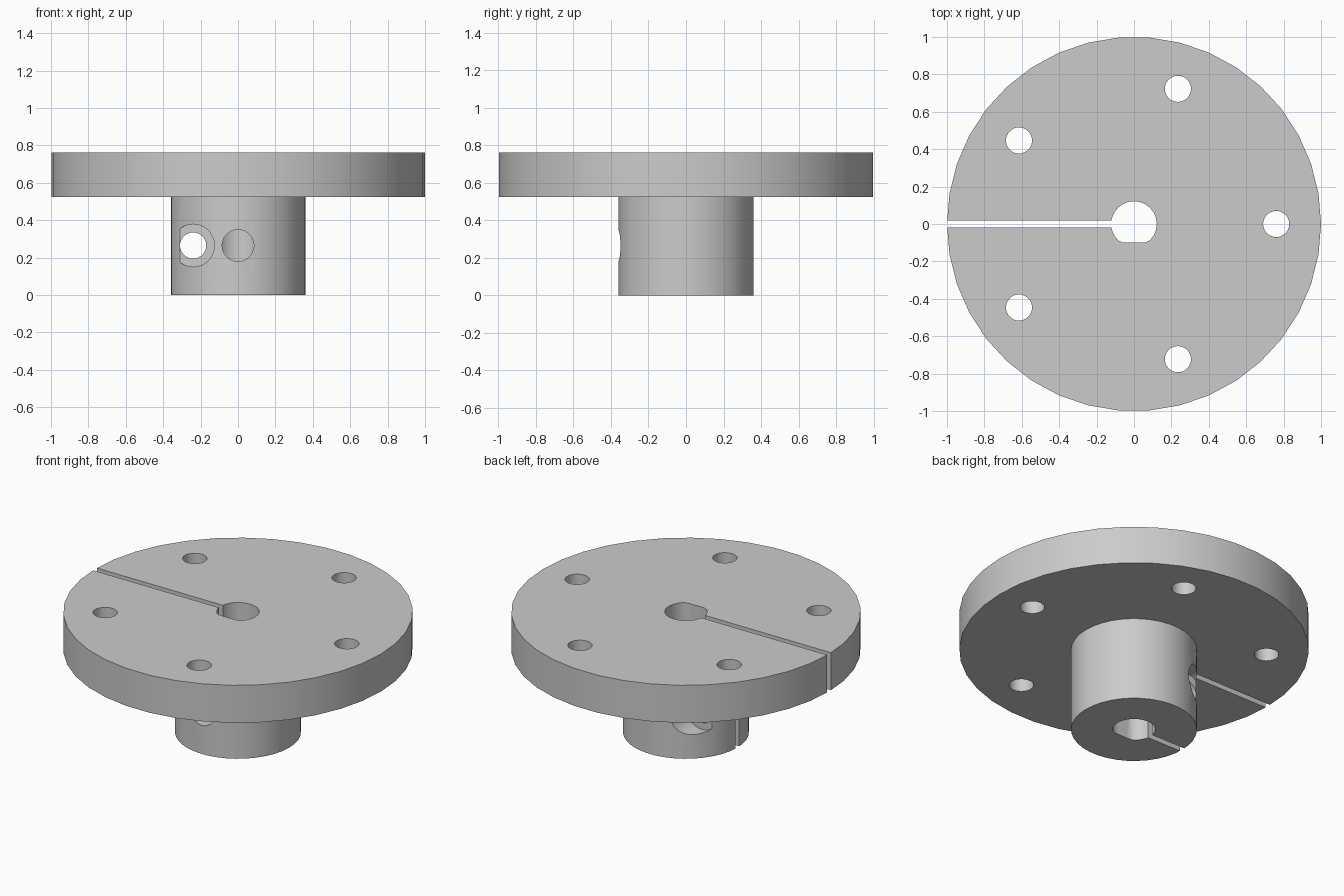
import bpy, bmesh, math
from mathutils import Matrix, Vector

cube = bpy.data.objects.get("Cube")
if cube:
    bpy.data.objects.remove(cube, do_unlink=True)

grey = bpy.data.materials.new("plain grey")
grey.use_nodes = True
grey.diffuse_color = (0.6, 0.6, 0.6, 1)
grey.node_tree.nodes["Principled BSDF"].inputs["Base Color"].default_value = (0.6, 0.6, 0.6, 1)

SIDES = 38
FLANGE_R, HUB_R, BORE_R, HOLE_R = 1.0, 0.36, 0.122, 0.07
HUB_H, TOTAL_H, SCREW_Z, CLAMP_X = 0.525, 0.762, 0.265, -0.24


def new_object(name, bm):
    bmesh.ops.recalc_face_normals(bm, faces=bm.faces)
    mesh = bpy.data.meshes.new(name)
    bm.to_mesh(mesh)
    bm.free()
    mesh.materials.append(grey)
    obj = bpy.data.objects.new(name, mesh)
    bpy.context.collection.objects.link(obj)
    return obj


def circle(radius, sides):
    return [Vector((radius * math.cos(math.tau * i / sides),
                    radius * math.sin(math.tau * i / sides), 0)) for i in range(sides)]


def prism(name, outline, low, high, matrix=Matrix()):
    """Extrude a flat outline from low to high, then place it."""
    bm = bmesh.new()
    rings = [[bm.verts.new(matrix @ Vector((p.x, p.y, z))) for p in outline] for z in (low, high)]
    for ring in rings:
        bm.faces.new(ring)
    for i in range(len(outline)):
        j = (i + 1) % len(outline)
        bm.faces.new((rings[0][i], rings[0][j], rings[1][j], rings[1][i]))
    return new_object(name, bm)


def cut(body, cutter):
    cutter.hide_render = True
    mod = body.modifiers.new(cutter.name, 'BOOLEAN')
    mod.operation, mod.solver, mod.object = 'DIFFERENCE', 'EXACT', cutter
    bpy.context.view_layer.objects.active = body
    bpy.ops.object.modifier_apply(modifier=mod.name)
    bpy.data.objects.remove(cutter, do_unlink=True)


# Flange and hub turned as one solid from a stepped profile
bm = bmesh.new()
profile = [(HUB_R, 0), (HUB_R, HUB_H), (FLANGE_R, HUB_H), (FLANGE_R, TOTAL_H)]
rings = [[bm.verts.new((p.x, p.y, z)) for p in circle(r, SIDES)] for r, z in profile]
for a, b in zip(rings, rings[1:]):
    for i in range(SIDES):
        j = (i + 1) % SIDES
        bm.faces.new((a[i], a[j], b[j], b[i]))
bm.faces.new(rings[0])
bm.faces.new(rings[-1])
body = new_object("flanged_hub", bm)

# D-shaped shaft bore with its flat towards the front
bore = [Vector((p.x, max(p.y, -0.1), 0)) for p in circle(BORE_R, 24)]
cut(body, prism("bore_cutter", bore, -0.1, 1))

# Clamping slot from the bore to the rim
slot = [Vector(p + (0,)) for p in ((-1.2, -0.019), (-0.05, -0.019), (-0.05, 0.019), (-1.2, 0.019))]
cut(body, prism("slot_cutter", slot, -0.1, 1))

# Five mounting holes
for k in range(5):
    place = Matrix.Rotation(math.tau * k / 5, 4, 'Z') @ Matrix.Translation((0.76, 0, 0))
    cut(body, prism("mounting_hole_cutter", circle(HOLE_R, 24), 0.4, 1, place))


# Cross holes in the hub, running front to back
def cross_hole(name, x, radius, front, back):
    place = Matrix.Translation((x, 0, SCREW_Z)) @ Matrix.Rotation(-math.pi / 2, 4, 'X')
    cut(body, prism(name, circle(radius, 28), front, back, place))


cross_hole("set_screw_cutter", 0, 0.085, -0.6, 0)
cross_hole("clamp_screw_cutter", CLAMP_X, HOLE_R, -0.6, 0.6)
cross_hole("front_counterbore_cutter", CLAMP_X, 0.114, -0.6, -0.183)
cross_hole("back_counterbore_cutter", CLAMP_X, 0.114, 0.183, 0.6)

# Smooth walls with sharp rims
bpy.ops.object.select_all(action='DESELECT')
body.select_set(True)
bpy.context.view_layer.objects.active = body
bpy.ops.object.shade_smooth_by_angle(angle=math.radians(30))
